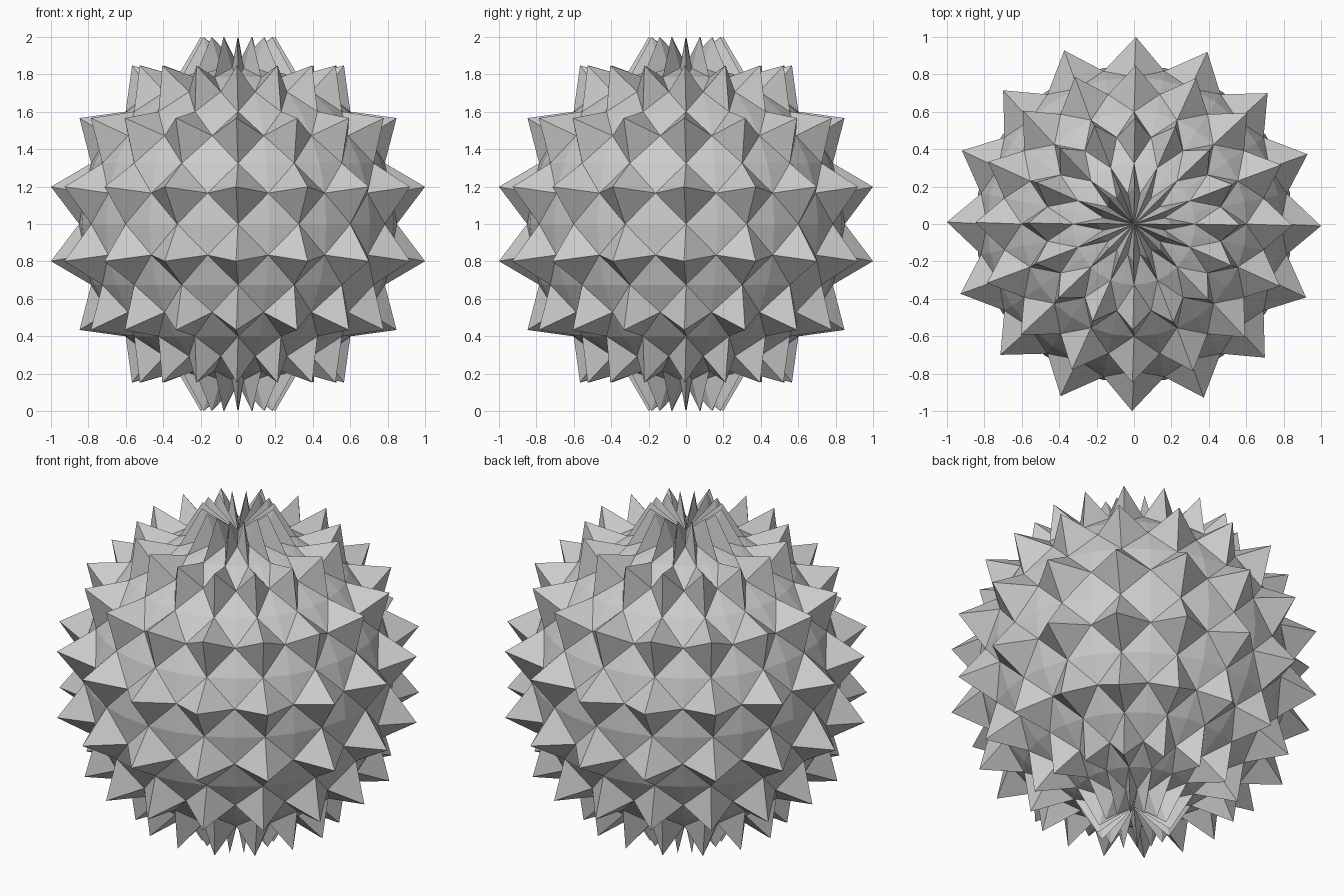
import bpy, bmesh, math
from mathutils import Matrix

if "Cube" in bpy.data.objects:
    bpy.data.objects.remove(bpy.data.objects["Cube"])

SEGMENTS, RINGS = 32, 16
TIP = 1 / math.cos(math.pi / RINGS)      # spike tip radius
BASE = TIP / 1.2                         # inner ball radius
TWIST = math.radians(-0.6)               # small sideways lean of the tips

bm = bmesh.new()
bmesh.ops.create_uvsphere(bm, u_segments=SEGMENTS, v_segments=RINGS, radius=BASE)

# Pull out every second vertex of every second ring into a spike
tips = set()
for v in bm.verts:
    lat = round(math.asin(max(-1, min(1, v.co.z / BASE))) / (math.pi / RINGS))
    lon = round(math.atan2(v.co.y, v.co.x) / (2 * math.pi / SEGMENTS))
    if lat % 2 == 1 and lon % 2 == 0:
        tips.add(v)

# Split quads so each spike has a diamond base with the ball showing between
for f in list(bm.faces):
    if len(f.verts) == 4:
        i = next(i for i, v in enumerate(f.verts) if v in tips)
        a, b = f.verts[(i + 1) % 4], f.verts[(i + 3) % 4]
        bmesh.utils.face_split(f, a, b)

for v in tips:
    v.co = Matrix.Rotation(TWIST, 3, 'Z') @ (v.co * (TIP / BASE))

bmesh.ops.translate(bm, verts=bm.verts, vec=(0, 0, 1))
bmesh.ops.recalc_face_normals(bm, faces=bm.faces)
mesh = bpy.data.meshes.new("spiked_ball")
bm.to_mesh(mesh)
bm.free()
bpy.context.collection.objects.link(bpy.data.objects.new("spiked_ball", mesh))
